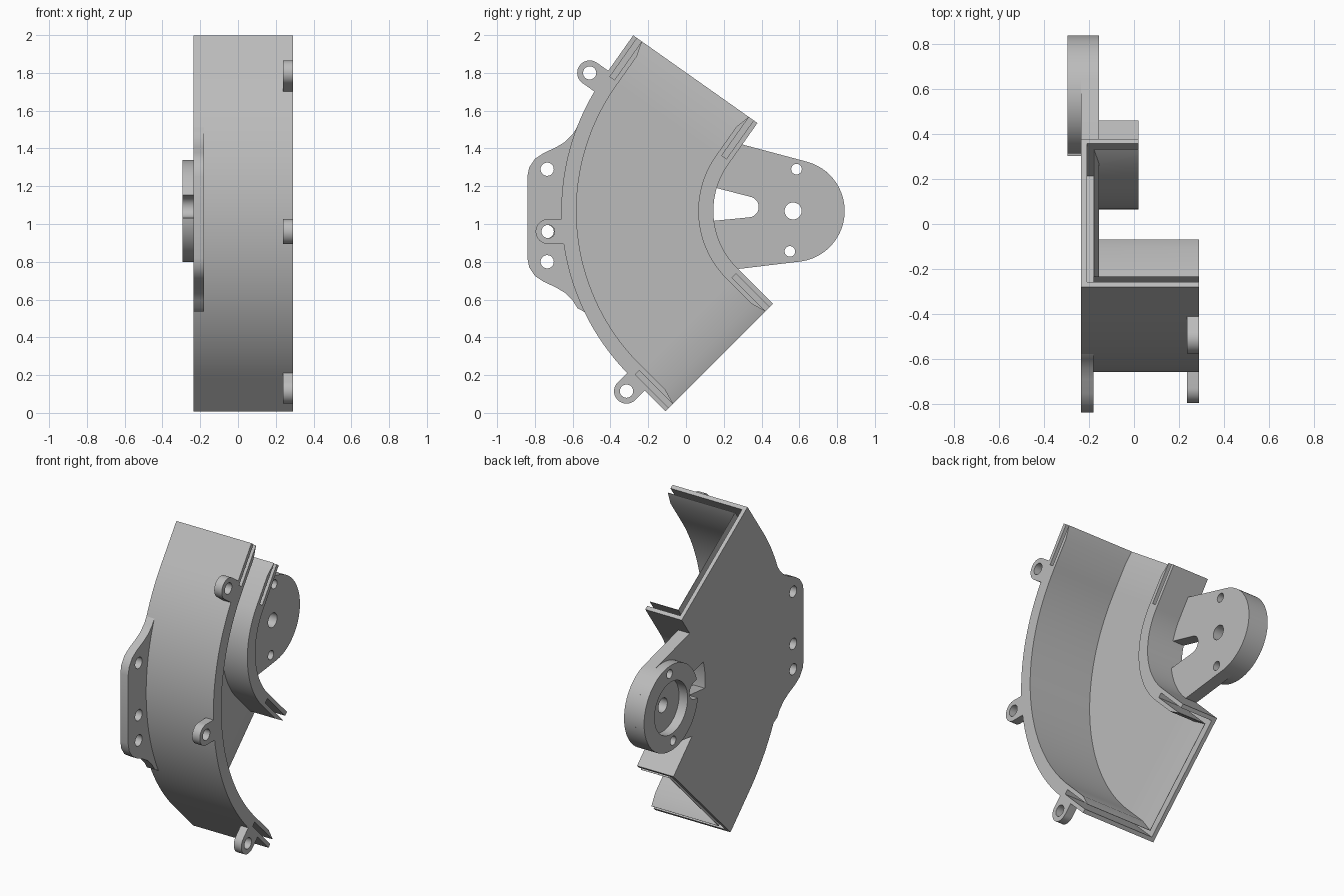
import bpy, bmesh
from math import cos, sin, radians, pi
from mathutils import Matrix

if "Cube" in bpy.data.objects:
    bpy.data.objects.remove(bpy.data.objects["Cube"])

grey = bpy.data.materials.new("light grey plastic")
grey.use_nodes = True
grey.diffuse_color = (0.5, 0.5, 0.5, 1)
grey.node_tree.nodes["Principled BSDF"].inputs["Base Color"].default_value = (0.5, 0.5, 0.5, 1)

CY, CZ = 0.57, 1.069            # bend centre in the y-z plane
R_IN, R_OUT = 0.425, 1.23       # bend radii
WALL, LIP, GAP = 0.08, 0.025, 0.055
BACK, SHORT, TALL = -0.235, 0.02, 0.29   # x of the back, inner rim and outer rim
TOP, BOTTOM = radians(144.8), radians(225)
STRAIGHT, SOLID = 0.27, 0.02    # straight run at each end, solid part of it


def finish(obj):
    obj.data.materials.clear()
    obj.data.materials.append(grey)
    bpy.ops.object.select_all(action='DESELECT')
    obj.select_set(True)
    bpy.context.view_layer.objects.active = obj
    bpy.ops.object.shade_smooth_by_angle(angle=radians(30))


def channel(a, b):
    """U section between depths a and b below the outer skin, as (radius, x)."""
    return [(R_IN + a, SHORT), (R_IN + a, BACK + a), (R_OUT - a, BACK + a), (R_OUT - a, TALL),
            (R_OUT - b, TALL), (R_OUT - b, BACK + b), (R_IN + b, BACK + b), (R_IN + b, SHORT)]


def sweep(name, stations):
    """Loft sections placed at (angle, run along the tangent, section)."""
    bm = bmesh.new()
    rings = []
    for ang, run, section in stations:
        rings.append([bm.verts.new((x, CY + r * cos(ang) - run * sin(ang),
                                    CZ + r * sin(ang) + run * cos(ang))) for r, x in section])
    n = len(rings[0])
    for p, q in zip(rings, rings[1:]):
        for i in range(n):
            j = (i + 1) % n
            bm.faces.new((p[i], p[j], q[j], q[i]))
    bm.faces.new(rings[0])
    bm.faces.new(rings[-1][::-1])
    bmesh.ops.recalc_face_normals(bm, faces=bm.faces)
    mesh = bpy.data.meshes.new(name)
    bm.to_mesh(mesh)
    bm.free()
    obj = bpy.data.objects.new(name, mesh)
    bpy.context.collection.objects.link(obj)
    finish(obj)


def arc(cy, cz, r, start, end, n=32):
    return [(cy + r * cos(radians(start + (end - start) * i / n)),
             cz + r * sin(radians(start + (end - start) * i / n))) for i in range(n + 1)]


def circle(cy, cz, r):
    return arc(cy, cz, r, 0, 360, 40)[:-1]


def plate(name, loops, x0, x1):
    """Extrude y-z outlines (the first is the rim, the rest are holes) from x0 to x1."""
    curve = bpy.data.curves.new(name, 'CURVE')
    curve.dimensions = '2D'
    curve.fill_mode = 'BOTH'
    curve.extrude = (x1 - x0) / 2
    for loop in loops:
        spline = curve.splines.new('POLY')
        spline.points.add(len(loop) - 1)
        for pt, (y, z) in zip(spline.points, loop):
            pt.co = (y, z, 0, 1)
        spline.use_cyclic_u = True
    obj = bpy.data.objects.new(name, curve)
    bpy.context.collection.objects.link(obj)
    bpy.ops.object.select_all(action='DESELECT')
    obj.select_set(True)
    bpy.context.view_layer.objects.active = obj
    bpy.ops.object.convert(target='MESH')
    obj = bpy.context.view_layer.objects.active
    # stand the outline up in the y-z plane
    obj.data.transform(Matrix(((0, 0, 1, (x0 + x1) / 2), (1, 0, 0, 0), (0, 1, 0, 0), (0, 0, 0, 1))))
    bm = bmesh.new()
    bm.from_mesh(obj.data)
    bmesh.ops.remove_doubles(bm, verts=bm.verts, dist=0.0001)
    bmesh.ops.recalc_face_normals(bm, faces=bm.faces)
    bm.to_mesh(obj.data)
    bm.free()
    finish(obj)


# curved channel body
full = channel(0, WALL)
steps = 48
bend = [(TOP + (BOTTOM - TOP) * i / steps, 0, full) for i in range(steps + 1)]
sweep("channel_body", [(TOP, -SOLID, full)] + bend + [(BOTTOM, SOLID, full)])

# grooved ends: an outer lip and a tapered inner tongue
for end, ang, way in (("top", TOP, -1), ("bottom", BOTTOM, 1)):
    lip = channel(0, LIP)
    sweep(end + "_lip", [(ang, way * SOLID, lip), (ang, way * STRAIGHT, lip)])
    tongue = channel(GAP, WALL)
    sweep(end + "_tongue", [(ang, way * SOLID, tongue), (ang, way * (STRAIGHT - 0.08), tongue),
                            (ang, way * STRAIGHT, channel(GAP, GAP + 0.002))])

# side mounting flange with three screw holes
half = [(-0.53, 1.54), (-0.575, 1.515), (-0.60, 1.475), (-0.64, 1.435), (-0.69, 1.405),
        (-0.755, 1.375), (-0.80, 1.345), (-0.83, 1.30), (-0.84, 1.25)]
mid = 1.035
rim = half + [(y, 2 * mid - z) for y, z in reversed(half)]
rim += arc(CY, CZ, R_OUT - 0.03, 205, 158)
plate("mounting_flange", [rim] + [circle(-0.735, z, 0.035) for z in (1.29, 0.96, 0.80)],
      BACK, BACK + 0.055)

# screw ears on the tall rim, each pointing away from the wall
for name, y, z, deg in (("top_ear", -0.51, 1.80, 144.8), ("middle_ear", -0.73, 0.96, 180),
                        ("bottom_ear", -0.315, 0.115, 225)):
    a, r = radians(deg), 0.066
    rim = arc(y, z, r, deg - 90, deg + 90, 20)
    for side in (1, -1):
        rim.append((y - 0.09 * cos(a) - side * r * sin(a), z - 0.09 * sin(a) + side * r * cos(a)))
    plate(name, [rim, circle(y, z, 0.035)], TALL - 0.053, TALL)

# pivot bracket with a rounded slot and three holes
slot_end = arc(0.33, 1.09, 0.055, -88, 75, 14)
hub = 0.27
screws = [circle(0.585, 1.29, 0.028), circle(0.55, 0.855, 0.028)]
rim = arc(CY, CZ, hub, 75, -85, 48)
rim += arc(CY, CZ, R_IN + 0.012, 225, 187, 16) + slot_end
rim += arc(CY, CZ, R_IN + 0.012, 163.5, 145, 10) + [(0.283, 1.425)]
plate("pivot_bracket", [rim, circle(0.567, CZ, 0.045)] + screws, BACK, BACK + WALL)

# raised ring behind the bracket, notched by the same slot
rim = arc(CY, CZ, hub, 162, -172, 72) + slot_end
plate("pivot_ring", [rim, circle(CY, CZ, 0.165)] + screws, BACK - 0.06, BACK)
